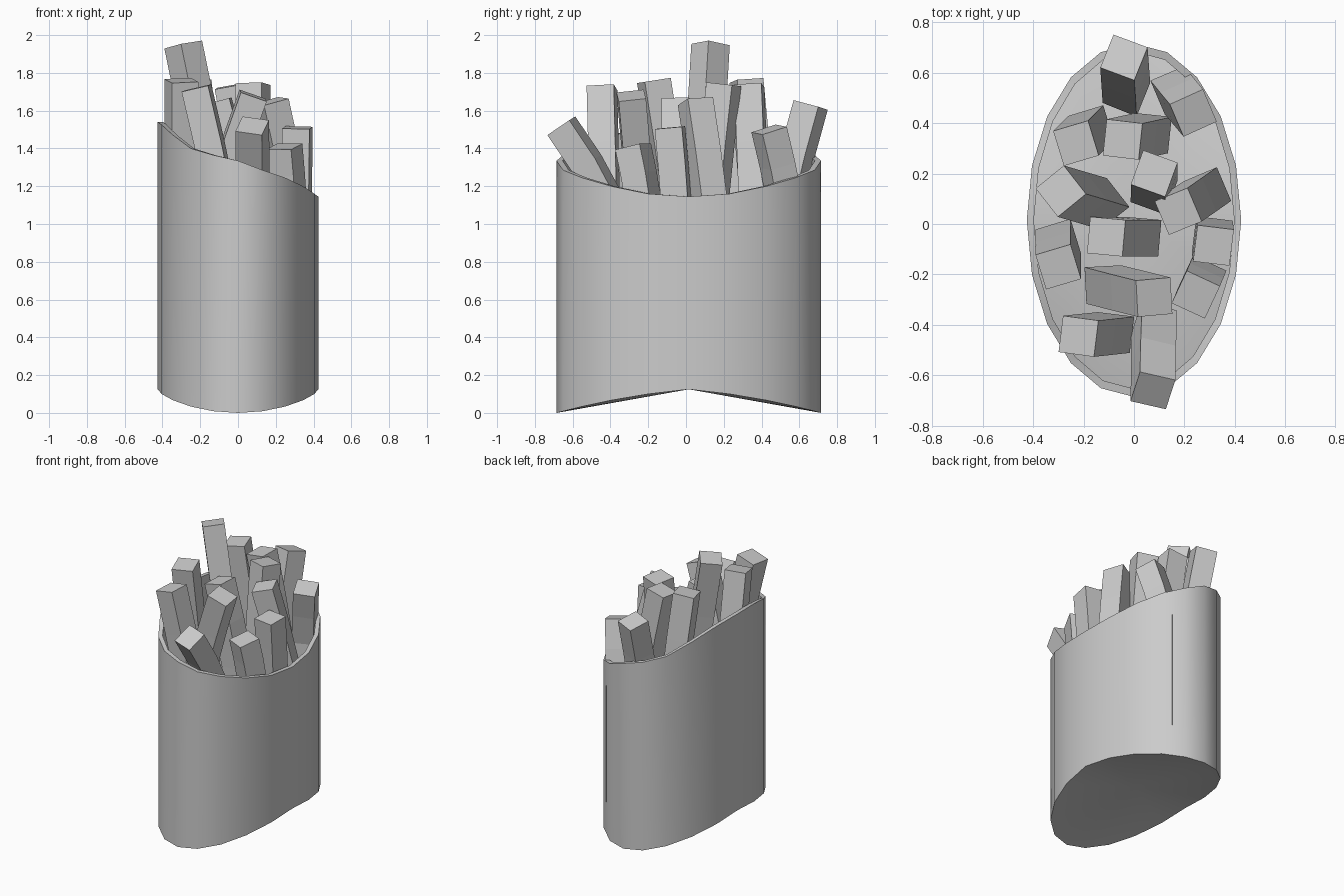
import bpy, bmesh, math
from mathutils import Vector

cube = bpy.data.objects.get("Cube")
if cube:
    bpy.data.objects.remove(cube)

grey = bpy.data.materials.new("plain_grey")
grey.use_nodes = True
GREY = (0.6, 0.6, 0.6, 1)
grey.diffuse_color = GREY
grey.node_tree.nodes["Principled BSDF"].inputs["Base Color"].default_value = GREY


def finish(name, bm):
    bmesh.ops.recalc_face_normals(bm, faces=bm.faces[:])
    mesh = bpy.data.meshes.new(name)
    bm.to_mesh(mesh)
    bm.free()
    mesh.materials.append(grey)
    obj = bpy.data.objects.new(name, mesh)
    bpy.context.collection.objects.link(obj)
    return obj


def bridge(bm, a, b):
    n = len(a)
    for i in range(n):
        bm.faces.new((a[i], a[(i + 1) % n], b[(i + 1) % n], b[i]))


# Carton: oval sleeve with a slanted rim and an arched base
SIDES, MID_Y = 20, 0.015
RIM = [1.145, 1.16, 1.2, 1.245, 1.285, 1.335, 1.365, 1.40, 1.47, 1.525, 1.54]


def oval(bm, rx, ry, height):
    ring = []
    for i in range(SIDES):
        a = math.tau * i / SIDES
        ring.append(bm.verts.new((rx * math.cos(a), MID_Y + ry * math.sin(a), height(i, a))))
    return ring


def rim_height(i, a):
    return RIM[min(i, SIDES - i)]


def base_height(i, a):
    return 0.0625 * (1 - abs(math.sin(a)) + math.cos(a) ** 2)


def floor_height(i, a):
    return base_height(i, a) + 0.03


bm = bmesh.new()
rings = [oval(bm, 0.425, 0.70, base_height), oval(bm, 0.425, 0.70, rim_height),
         oval(bm, 0.397, 0.668, rim_height), oval(bm, 0.397, 0.668, floor_height)]
for lower, upper in zip(rings, rings[1:]):
    bridge(bm, lower, upper)
for ring, z in ((rings[0], 0.125), (rings[3], 0.155)):
    hub = bm.verts.new((0, MID_Y, z))
    for i in range(SIDES):
        bm.faces.new((ring[i], ring[(i + 1) % SIDES], hub))
carton = finish("carton", bm)
bpy.ops.object.select_all(action="DESELECT")
carton.select_set(True)
bpy.context.view_layer.objects.active = carton
bpy.ops.object.shade_smooth_by_angle(angle=math.radians(35))


# Fries: square sticks that bend from an upright foot towards the tip
def fry(name, tip, foot, yaw, size=0.145):
    tip = Vector(tip)
    low = Vector((*foot, 0.25))
    knee = Vector((*foot, 1.08))
    middle = knee.lerp(tip, 0.5) + (knee - low).normalized() * 0.02
    path = [low, knee, middle, tip]
    side = Vector((math.cos(math.radians(yaw)), math.sin(math.radians(yaw)), 0))
    bm = bmesh.new()
    rings = []
    for i, p in enumerate(path):
        along = (path[min(i + 1, 3)] - path[max(i - 1, 0)]).normalized()
        u = (side - along * side.dot(along)).normalized() * size / 2
        v = along.cross(u)
        rings.append([bm.verts.new(p + u * s + v * t)
                      for s, t in ((-1, -1), (1, -1), (1, 1), (-1, 1))])
    for a, b in zip(rings, rings[1:]):
        bridge(bm, a, b)
    bm.faces.new(rings[0])
    bm.faces.new(rings[-1])
    finish(name, bm)


# tip position, foot position, turn
FRIES = [
    ((-.29, .13, 1.95), (-.12, .08), 38),
    ((-.23, .32, 1.76), (-.17, .38), 17),
    ((-.30, -.17, 1.76), (-.30, -.07), 17),
    ((-.22, -.445, 1.72), (-.08, -.43), -7),
    ((.075, -.66, 1.52), (.08, -.39), -18),
    ((.08, -.29, 1.68), (-.12, -.24), 3),
    ((-.11, -.05, 1.65), (.03, -.05), -5),
    ((.315, -.085, 1.51), (.31, -.05), -7),
    ((.175, .05, 1.65), (.29, .13), 23),
    ((.08, .20, 1.74), (.08, .13), -20),
    ((-.045, .335, 1.73), (.07, .36), -6),
    ((-.04, .66, 1.63), (-.03, .52), -22),
    ((.235, .44, 1.50), (.16, .53), 23),
    ((.245, -.28, 1.41), (.27, -.22), -25),
]
for number, (tip, foot, yaw) in enumerate(FRIES, 1):
    fry(f"fry_{number}", tip, foot, yaw)
